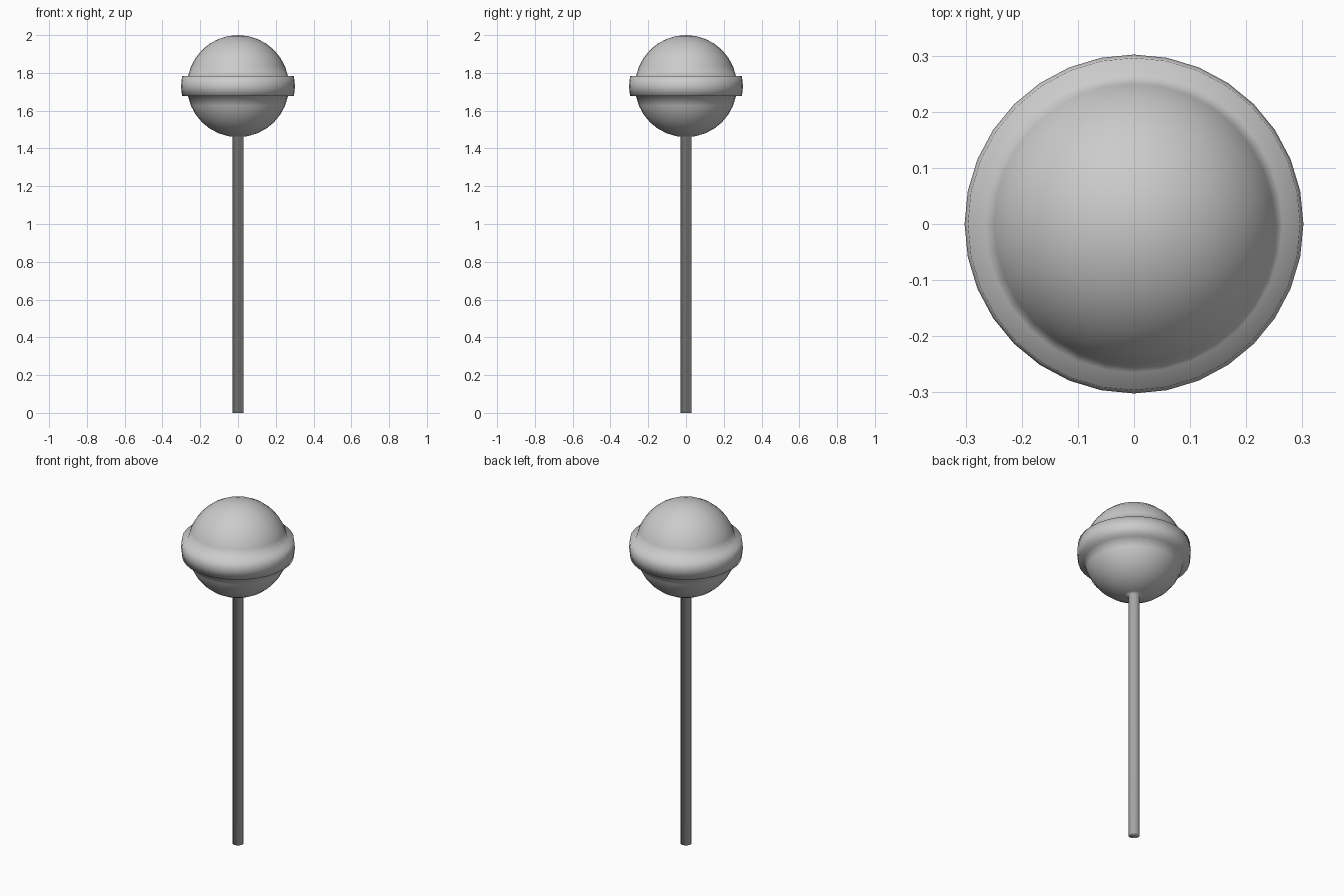
import bpy
import bmesh
from math import sin, cos, pi, tau
from mathutils import Vector

cube = bpy.data.objects.get("Cube")
if cube:
    bpy.data.objects.remove(cube, do_unlink=True)

SEGMENTS, RINGS = 32, 16
RADIUS, CENTRE = 0.27, 1.73
BAND, STICK = 0.302, 0.03


def ball_point(ring, radius=RADIUS):
    a = pi * ring / RINGS
    return radius * sin(a), CENTRE + RADIUS * cos(a)


# Profile from the crown down, stepping out for the band, then down the stick
half = RINGS // 2
profile = [ball_point(i) for i in range(half)]
profile += [ball_point(i, BAND) for i in (half - 1, half, half + 1)]
profile += [ball_point(i) for i in range(half + 1, RINGS)]
profile += [(STICK, CENTRE - RADIUS + 0.002), (STICK, 0), (0, 0)]

# Turn the profile into one continuous candy and stick
bm = bmesh.new()
verts = [bm.verts.new(Vector((r, 0, z))) for r, z in profile]
edges = [bm.edges.new(pair) for pair in zip(verts, verts[1:])]
bmesh.ops.spin(bm, geom=verts + edges, cent=(0, 0, 0), axis=(0, 0, 1),
               angle=tau, steps=SEGMENTS, use_merge=True)
bmesh.ops.remove_doubles(bm, verts=bm.verts, dist=0.0005)
bmesh.ops.recalc_face_normals(bm, faces=bm.faces)
for face in bm.faces:
    face.smooth = True

mesh = bpy.data.meshes.new("lollipop")
bm.to_mesh(mesh)
bm.free()
lollipop = bpy.data.objects.new("lollipop", mesh)
bpy.context.collection.objects.link(lollipop)

# Single plain grey
grey = bpy.data.materials.new("light_grey")
grey.use_nodes = True
colour = (0.6, 0.6, 0.6, 1)
grey.diffuse_color = colour
grey.node_tree.nodes["Principled BSDF"].inputs["Base Color"].default_value = colour
mesh.materials.append(grey)
